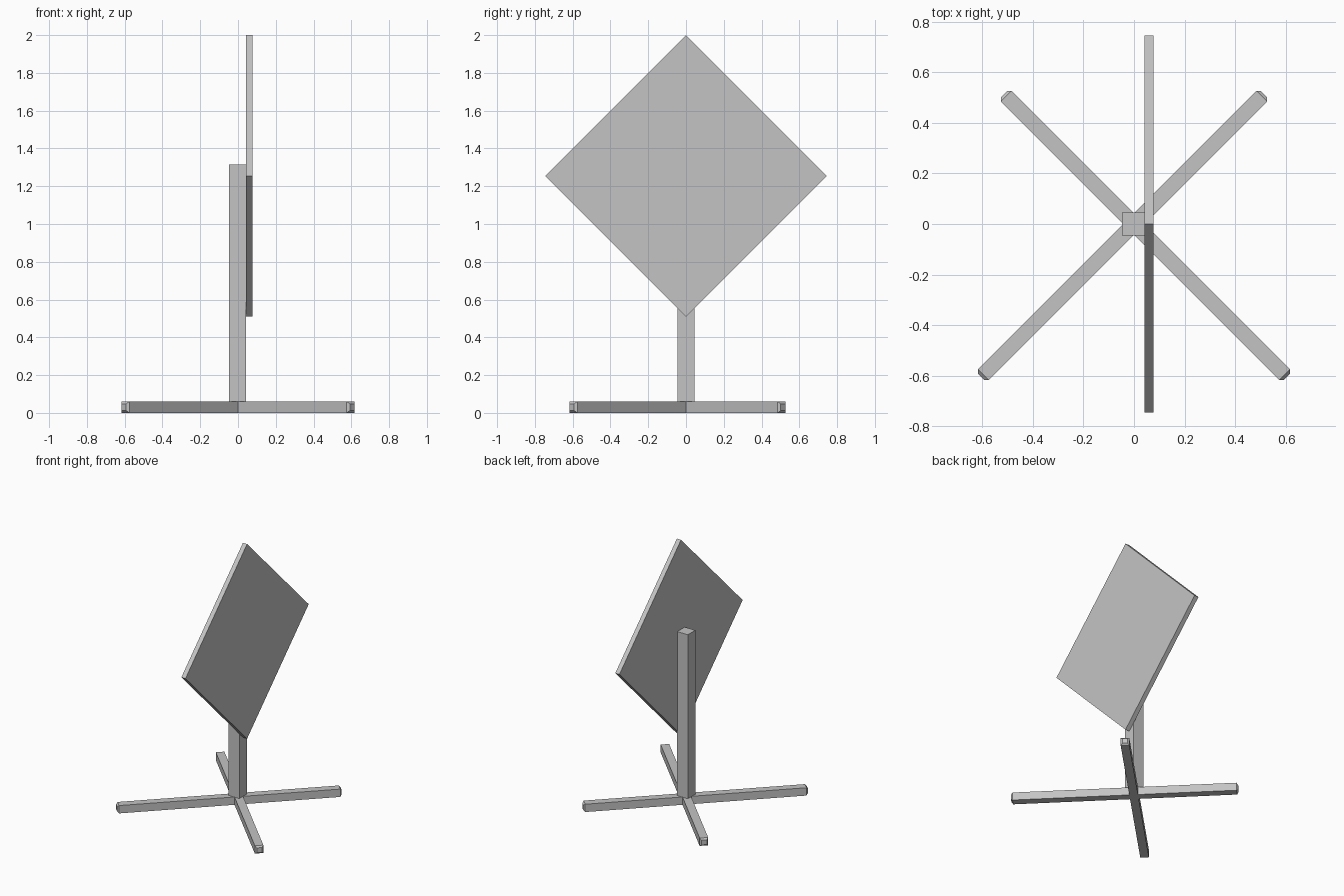
import bpy
import bmesh
from math import radians, sqrt
from mathutils import Matrix, Vector

cube = bpy.data.objects.get("Cube")
if cube:
    bpy.data.objects.remove(cube, do_unlink=True)

grey = bpy.data.materials.new("plain grey")
grey.use_nodes = True
colour = (0.55, 0.55, 0.55, 1)
grey.diffuse_color = colour
grey.node_tree.nodes["Principled BSDF"].inputs["Base Color"].default_value = colour


def finish(name, bm):
    bmesh.ops.recalc_face_normals(bm, faces=bm.faces)
    mesh = bpy.data.meshes.new(name)
    bm.to_mesh(mesh)
    bm.free()
    mesh.materials.append(grey)
    obj = bpy.data.objects.new(name, mesh)
    bpy.context.collection.objects.link(obj)
    return obj


def box(name, low, high, turn=None):
    """Box between two corners, optionally turned about its own centre."""
    low, high = Vector(low), Vector(high)
    bm = bmesh.new()
    bmesh.ops.create_cube(bm, size=1)
    bmesh.ops.scale(bm, vec=high - low, verts=bm.verts)
    if turn:
        bmesh.ops.transform(bm, matrix=turn, verts=bm.verts)
    bmesh.ops.translate(bm, vec=(low + high) / 2, verts=bm.verts)
    return finish(name, bm)


def foot_bar(name, angle):
    """Square bar through the centre, long at the front, with chamfered ends."""
    half, cut = 0.03, 0.012
    rings = [(-0.855, half - cut), (-0.843, half), (0.715, half), (0.727, half - cut)]
    bm = bmesh.new()
    loops = []
    for x, r in rings:
        loops.append([bm.verts.new((x, y * r, half + z * r))
                      for y, z in ((-1, -1), (1, -1), (1, 1), (-1, 1))])
    for a, b in zip(loops, loops[1:]):
        for i in range(4):
            j = (i + 1) % 4
            bm.faces.new((a[i], a[j], b[j], b[i]))
    bm.faces.new(loops[0])
    bm.faces.new(loops[-1])
    bmesh.ops.rotate(bm, matrix=Matrix.Rotation(radians(angle), 3, 'Z'), verts=bm.verts)
    return finish(name, bm)


# Crossed base
foot_bar("foot_bar_right_front", 45)
foot_bar("foot_bar_left_front", 135)

# Upright post
box("post", (-0.047, -0.045, 0.06), (0.043, 0.045, 1.315))

# Square panel standing on its corner
side = 0.745 / sqrt(2)
box("panel", (0.042, -side, 1.255 - side), (0.077, side, 1.255 + side),
    Matrix.Rotation(radians(45), 4, 'X'))
